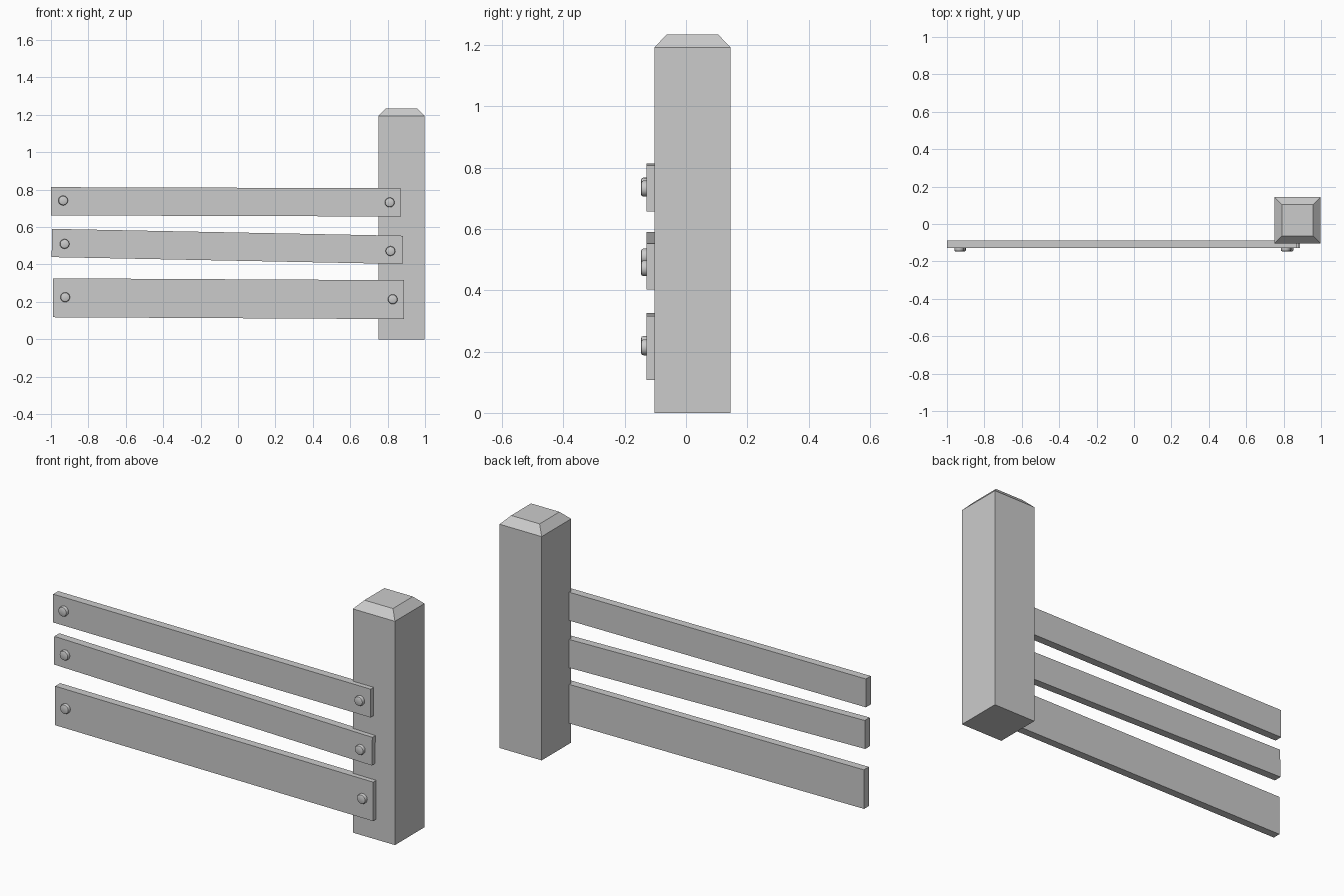
import bpy, bmesh, math
from mathutils import Matrix

if "Cube" in bpy.data.objects:
    bpy.data.objects.remove(bpy.data.objects["Cube"])

PLANK_FRONT, PLANK_BACK = -0.129, -0.087


def add_object(name, bm):
    bmesh.ops.recalc_face_normals(bm, faces=bm.faces[:])
    mesh = bpy.data.meshes.new(name)
    bm.to_mesh(mesh)
    bm.free()
    ob = bpy.data.objects.new(name, mesh)
    bpy.context.collection.objects.link(ob)
    return ob


def loft(name, rings):
    """Skin equal-length point rings and cap both ends."""
    bm = bmesh.new()
    vr = [[bm.verts.new(p) for p in ring] for ring in rings]
    n = len(vr[0])
    for a, b in zip(vr, vr[1:]):
        for i in range(n):
            j = (i + 1) % n
            bm.faces.new((a[i], a[j], b[j], b[i]))
    bm.faces.new(vr[0])
    bm.faces.new(vr[-1])
    return add_object(name, bm)


# Square post with chamfered top
def square(inset, z):
    x0, x1, y0, y1 = 0.75 + inset, 0.998 - inset, -0.103 + inset, 0.145 - inset
    return [(x0, y0, z), (x1, y0, z), (x1, y1, z), (x0, y1, z)]


loft("post", [square(0, 0), square(0, 1.193), square(0.04, 1.235)])


# Round bolt head with a softened rim
def bolt(name, x, z, sides=16):
    profile = [(0.026, PLANK_FRONT + 0.003), (0.026, -0.139),
               (0.0235, -0.1445), (0.018, -0.147)]
    rings = [[(x + r * math.cos(2 * math.pi * i / sides), y,
               z + r * math.sin(2 * math.pi * i / sides)) for i in range(sides)]
             for r, y in profile]
    ob = loft(name, rings)
    bpy.context.view_layer.objects.active = ob
    ob.select_set(True)
    bpy.ops.object.shade_smooth_by_angle(angle=math.radians(40))
    ob.select_set(False)


# Slightly tilted planks: x ends, centre heights at each end, board height, bolts
planks = [
    ("top", -1.0, 0.872, 0.738, 0.732, 0.151, [(-0.935, 0.742), (0.811, 0.732)]),
    ("middle", -0.995, 0.881, 0.515, 0.478, 0.151, [(-0.927, 0.510), (0.815, 0.472)]),
    ("bottom", -0.989, 0.887, 0.222, 0.212, 0.208, [(-0.924, 0.225), (0.827, 0.214)]),
]
for name, x0, x1, z0, z1, h, bolts in planks:
    length = math.hypot(x1 - x0, z1 - z0)
    tilt = math.atan2(z0 - z1, x1 - x0)
    bm = bmesh.new()
    bmesh.ops.create_cube(bm, size=1)
    bm.transform(Matrix.Translation(((x0 + x1) / 2, (PLANK_FRONT + PLANK_BACK) / 2, (z0 + z1) / 2))
                 @ Matrix.Rotation(tilt, 4, 'Y')
                 @ Matrix.Diagonal((length, PLANK_BACK - PLANK_FRONT, h, 1)))
    add_object(name + "_plank", bm)
    for side, (bx, bz) in zip(("left", "right"), bolts):
        bolt(f"{name}_{side}_bolt", bx, bz)
